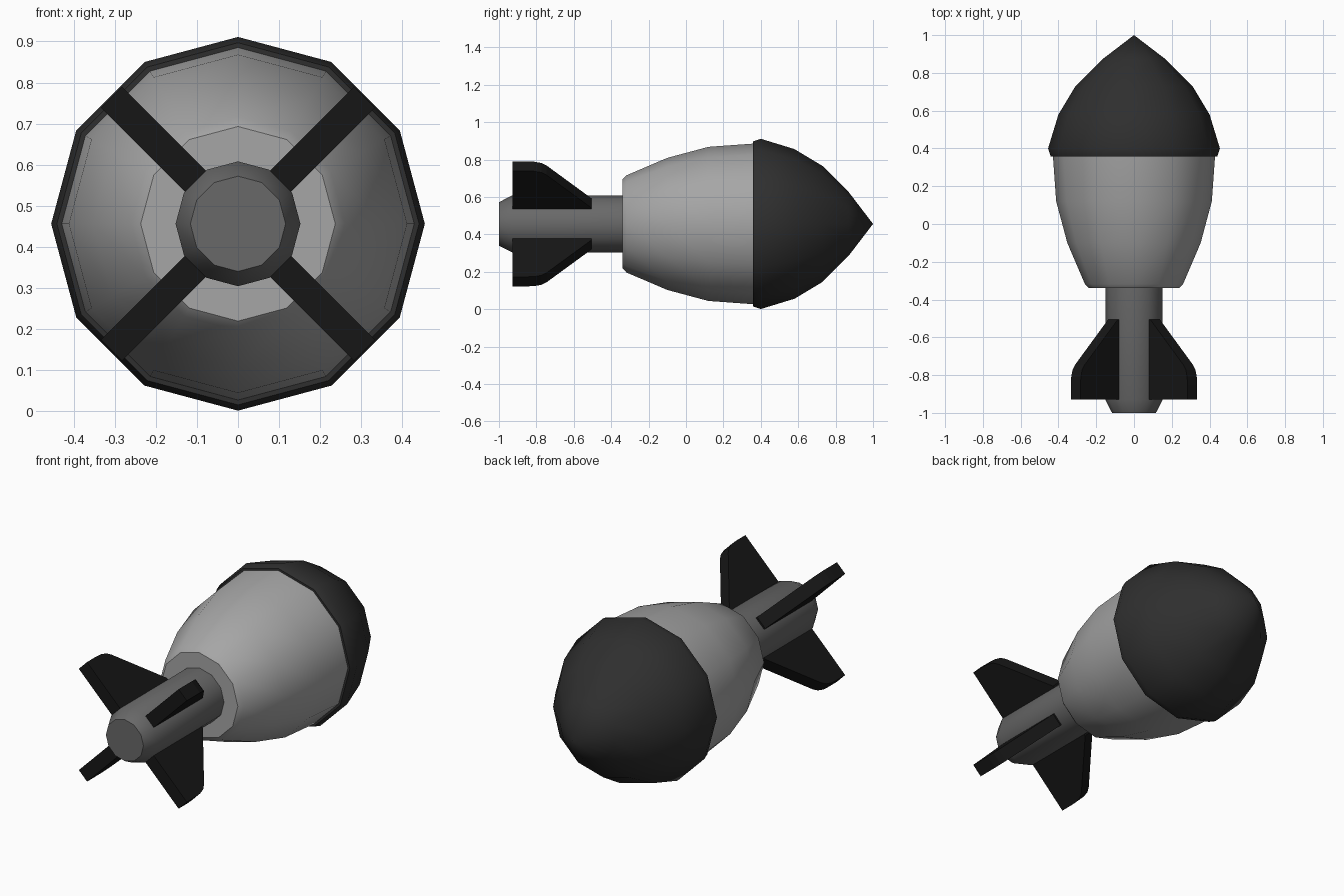
import bpy, bmesh
from math import pi, sin, cos, radians
from mathutils import Matrix

if "Cube" in bpy.data.objects:
    bpy.data.objects.remove(bpy.data.objects["Cube"])

CZ = 0.456      # height of the long axis
SIDES = 12


def material(name, v):
    m = bpy.data.materials.new(name)
    m.diffuse_color = (v, v, v, 1)
    m.use_nodes = True
    m.node_tree.nodes["Principled BSDF"].inputs["Base Color"].default_value = m.diffuse_color
    return m


def finish(bm, name, mat=None, smooth=None):
    bmesh.ops.recalc_face_normals(bm, faces=bm.faces)
    me = bpy.data.meshes.new(name)
    bm.to_mesh(me)
    bm.free()
    ob = bpy.data.objects.new(name, me)
    ob.location.z = CZ
    bpy.context.collection.objects.link(ob)
    if mat:
        me.materials.append(mat)
    if smooth:
        bpy.ops.object.select_all(action='DESELECT')
        ob.select_set(True)
        bpy.context.view_layer.objects.active = ob
        bpy.ops.object.shade_smooth_by_angle(angle=radians(smooth))
    return ob


def lathe(name, profile, mat=None, smooth=38):
    """Turn (y, radius) points around the y axis and close both ends."""
    bm = bmesh.new()
    rings = []
    for y, r in profile:
        if r == 0:
            rings.append([bm.verts.new((0, y, 0))] * SIDES)
        else:
            rings.append([bm.verts.new((r * sin(2 * pi * i / SIDES), y,
                                        r * cos(2 * pi * i / SIDES)))
                          for i in range(SIDES)])
    for a, b in zip(rings, rings[1:]):
        for i in range(SIDES):
            j = (i + 1) % SIDES
            bm.faces.new(dict.fromkeys((a[i], a[j], b[j], b[i])))
    for ring, (y, r) in ((rings[0], profile[0]), (rings[-1], profile[-1])):
        if r > 0:
            bm.faces.new(ring)
    return finish(bm, name, mat, smooth)


dark = material("dark_nose", 0.028)
black = material("black_fin", 0.008)
steel = material("dark_steel", 0.14)
grey = material("body_grey", 0.38)

# Pointed nose with a small lip overhanging the body
lathe("nose_cone", [(0.357, 0.43), (0.357, 0.441), (0.40, 0.455), (0.58, 0.40),
                    (0.73, 0.31), (0.87, 0.17), (1.0, 0)], dark)

# Barrel-shaped body
lathe("body", [(-0.34, 0.237), (-0.318, 0.26), (-0.10, 0.353),
               (0.12, 0.412), (0.37, 0.43)], grey)

# Tail tube with chamfered end
lathe("tail_tube", [(-1.0, 0.116), (-0.93, 0.152), (-0.32, 0.152)], steel)

# Four diagonal fins, outline as (y, distance from axis)
outline = [(-0.505, 0.10), (-0.505, 0.157), (-0.745, 0.405), (-0.772, 0.424),
           (-0.81, 0.434), (-0.85, 0.436), (-0.928, 0.436), (-0.928, 0.10)]
T = 0.072
for k in range(4):
    bm = bmesh.new()
    face = bm.faces.new([bm.verts.new((-T / 2, y, r)) for y, r in outline])
    ext = bmesh.ops.extrude_face_region(bm, geom=[face])
    bmesh.ops.translate(bm, vec=(T, 0, 0), verts=[
        g for g in ext["geom"] if isinstance(g, bmesh.types.BMVert)])
    bm.transform(Matrix.Rotation(pi / 4 + k * pi / 2, 4, 'Y'))
    finish(bm, f"tail_fin_{k + 1}", black)
